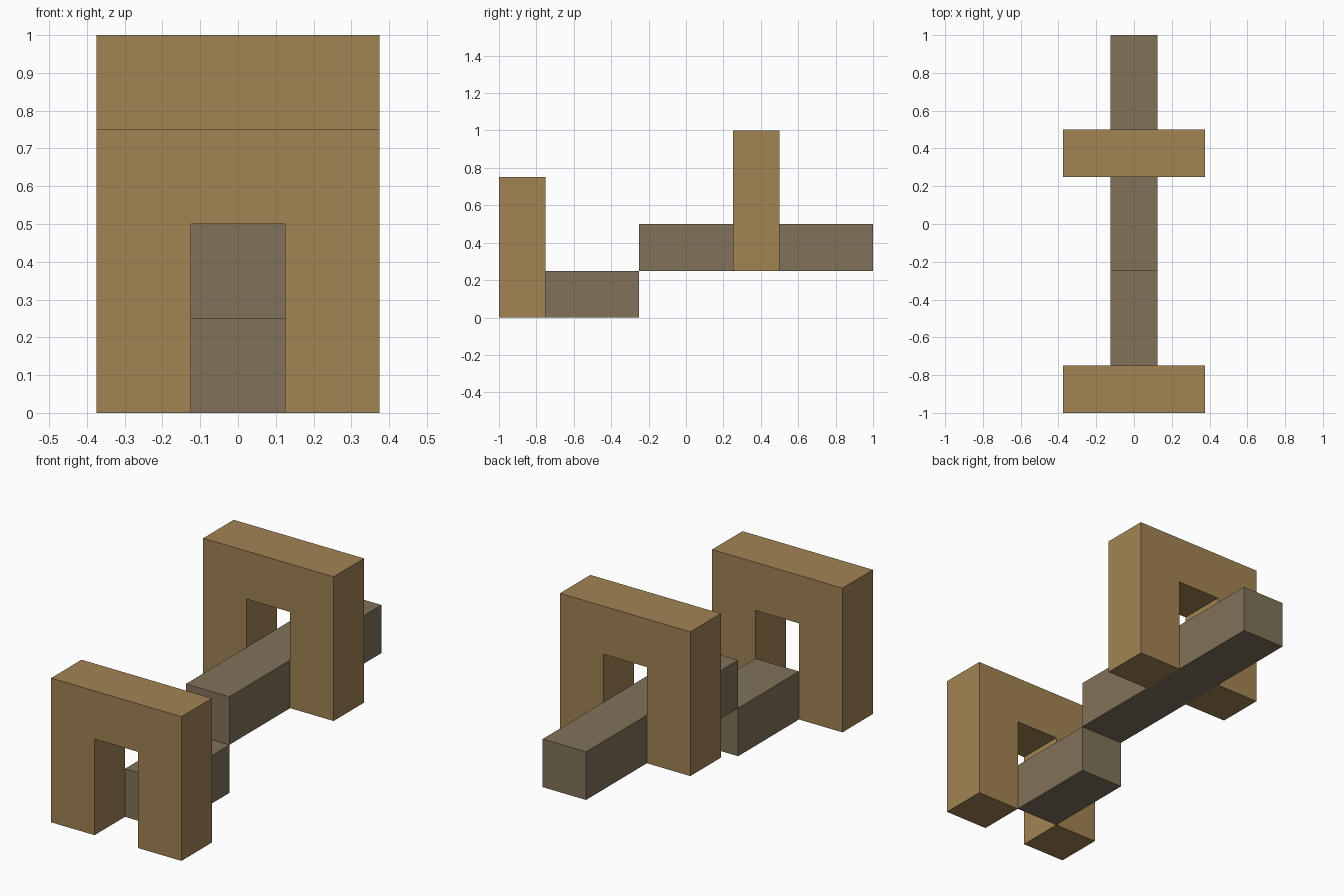
import bpy
import bmesh
from mathutils import Vector

if "Cube" in bpy.data.objects:
    bpy.data.objects.remove(bpy.data.objects["Cube"], do_unlink=True)

U = 0.25  # block module shared by all parts


def material(name, rgb):
    mat = bpy.data.materials.new(name)
    mat.use_nodes = True
    color = (*[(c / 255) ** 2.2 for c in rgb], 1)
    mat.diffuse_color = color
    mat.node_tree.nodes["Principled BSDF"].inputs["Base Color"].default_value = color
    return mat


def extrude_profile(name, profile, y, depth, z, mat):
    """Extrude an x-z profile, in modules, backwards from y."""
    bm = bmesh.new()
    face = bm.faces.new([bm.verts.new((px * U, y, z + pz * U)) for px, pz in profile])
    result = bmesh.ops.extrude_face_region(bm, geom=[face])
    verts = [v for v in result["geom"] if isinstance(v, bmesh.types.BMVert)]
    bmesh.ops.translate(bm, verts=verts, vec=Vector((0, depth, 0)))
    bmesh.ops.recalc_face_normals(bm, faces=bm.faces)
    mesh = bpy.data.meshes.new(name)
    bm.to_mesh(mesh)
    bm.free()
    mesh.materials.append(mat)
    obj = bpy.data.objects.new(name, mesh)
    bpy.context.collection.objects.link(obj)
    return obj


light_wood = material("light wood", (160, 130, 84))
dark_wood = material("dark wood", (128, 114, 90))

# Profiles: an upside-down U and a square bar
half_arch = [(0.5, 0), (1.5, 0), (1.5, 3)]
arch = [(0.5, 2)] + half_arch + [(-x, z) for x, z in reversed(half_arch)] + [(-0.5, 2)]
bar = [(-0.5, 0), (0.5, 0), (0.5, 1), (-0.5, 1)]

# Lower front bar, and upper rear bar running through the rear arch
extrude_profile("front_bar", bar, -0.75, 0.5, 0, dark_wood)
extrude_profile("rear_bar", bar, -0.25, 1.25, U, dark_wood)

# Arches
extrude_profile("front_arch", arch, -1, U, 0, light_wood)
extrude_profile("rear_arch", arch, U, U, U, light_wood)
